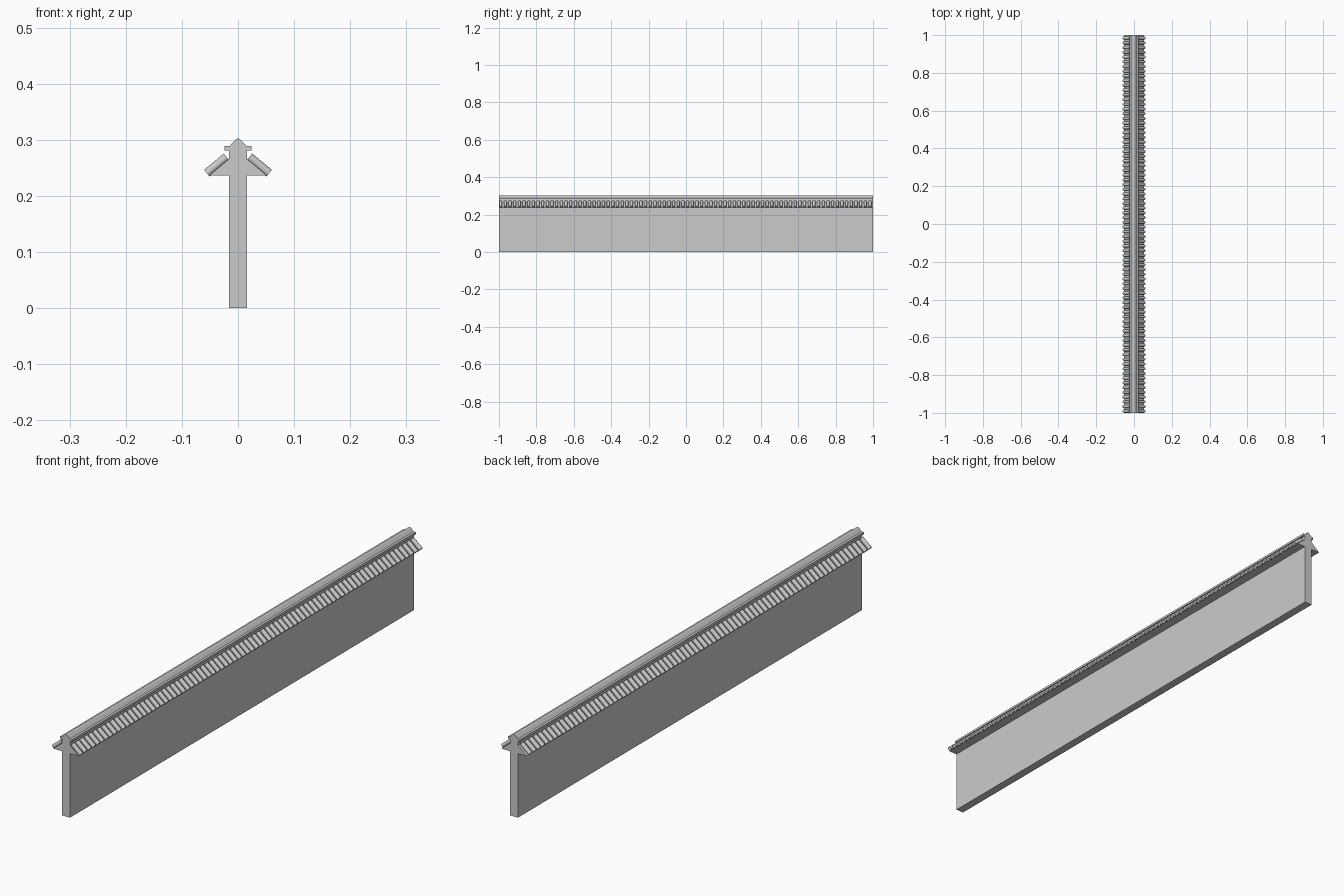
import bpy, bmesh, math
from mathutils import Vector, Matrix

if "Cube" in bpy.data.objects:
    bpy.data.objects.remove(bpy.data.objects["Cube"])

LENGTH = 2.0
COUNT = 80


def extrude_profile(name, half):
    """Mirror a right-hand (x, z) profile and extrude it along y."""
    pts = half + [(-x, z) for x, z in reversed(half)]
    bm = bmesh.new()
    face = bm.faces.new([bm.verts.new((x, -LENGTH / 2, z)) for x, z in pts])
    ext = bmesh.ops.extrude_face_region(bm, geom=[face])
    verts = [v for v in ext["geom"] if isinstance(v, bmesh.types.BMVert)]
    bmesh.ops.translate(bm, verts=verts, vec=(0, LENGTH, 0))
    bmesh.ops.recalc_face_normals(bm, faces=bm.faces)
    return finish(name, bm)


def finish(name, bm):
    mesh = bpy.data.meshes.new(name)
    bm.to_mesh(mesh)
    bm.free()
    obj = bpy.data.objects.new(name, mesh)
    bpy.context.collection.objects.link(obj)
    return obj


# Wall body
extrude_profile("wall", [(0.016, 0), (0.016, 0.283)])

# Sloping bed under the tiles
extrude_profile("roof_bed", [(0.052, 0.236), (0.016, 0.266)])

# Ridge with a flat lip and a rounded crown
extrude_profile("ridge_cap", [(0.016, 0.281), (0.024, 0.281), (0.024, 0.289),
                              (0.015, 0.289), (0.007, 0.298), (0.004, 0.301),
                              (0.0015, 0.302)])


# Rows of round roof tiles running down each slope
def tile_row(name, side):
    low = Vector((side * 0.0555, 0, 0.2405))
    high = Vector((side * 0.0205, 0, 0.2695))
    axis = high - low
    turn = axis.to_track_quat('Z', 'Y').to_matrix().to_4x4()
    pitch = LENGTH / COUNT
    bm = bmesh.new()
    for i in range(COUNT):
        y = -LENGTH / 2 + 0.009 + i * pitch
        place = Matrix.Translation((low + high) / 2 + Vector((0, y, 0)))
        bmesh.ops.create_cone(bm, cap_ends=True, segments=16,
                              radius1=0.0078, radius2=0.0078,
                              depth=axis.length, matrix=place @ turn)
    obj = finish(name, bm)
    obj.data.shade_smooth()
    obj.data.set_sharp_from_angle(angle=math.radians(40))


tile_row("roof_tiles_right", 1)
tile_row("roof_tiles_left", -1)
